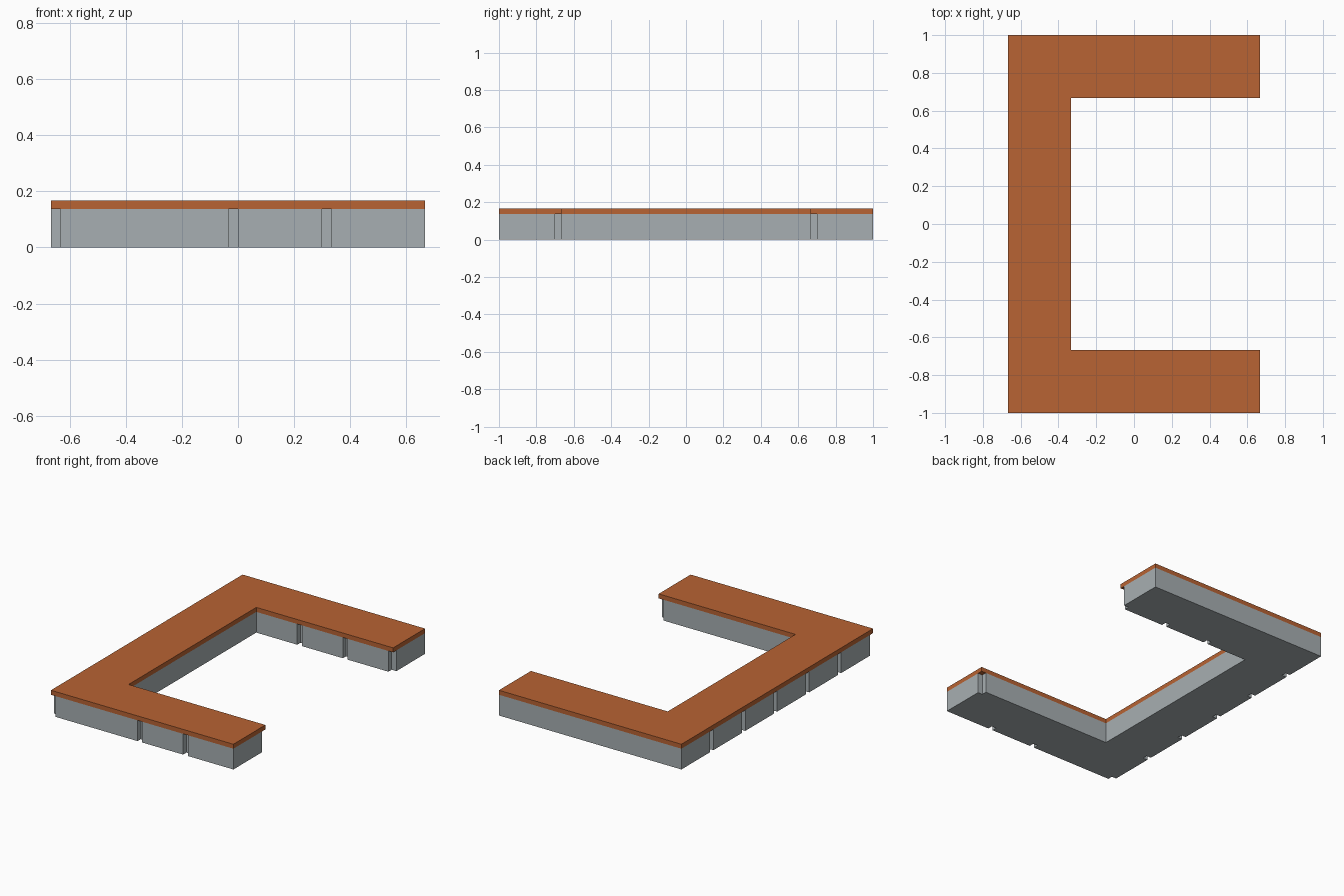
import bpy, bmesh

if "Cube" in bpy.data.objects:
    bpy.data.objects.remove(bpy.data.objects["Cube"])

T = 1 / 3          # tile module
N = 0.034          # notch size
ZC = 0.137         # underside of coping
H = T / 2          # total height


def material(name, rgb):
    m = bpy.data.materials.new(name)
    m.diffuse_color = (*rgb, 1)
    m.use_nodes = True
    m.node_tree.nodes["Principled BSDF"].inputs["Base Color"].default_value = m.diffuse_color
    return m


def prism(name, outline, z0, z1, mat, cap_top=True):
    bm = bmesh.new()
    low = [bm.verts.new((x, y, z0)) for x, y in outline]
    top = [bm.verts.new((x, y, z1)) for x, y in outline]
    bm.faces.new(low[::-1])
    if cap_top:
        bm.faces.new(top)
    for i in range(len(low)):
        j = (i + 1) % len(low)
        bm.faces.new((low[i], low[j], top[j], top[i]))
    me = bpy.data.meshes.new(name)
    bm.to_mesh(me)
    bm.free()
    me.materials.append(mat)
    ob = bpy.data.objects.new(name, me)
    bpy.context.collection.objects.link(ob)
    return ob


def x_notch(x, y):
    # slot in a face looking towards -y
    return [(x - N, y), (x - N, y + N), (x, y + N), (x, y)]


def y_notch(x, y):
    # slot in a face looking towards -x
    return [(x, y + N), (x + N, y + N), (x + N, y), (x, y)]


grey = material("stone grey", (0.39, 0.43, 0.445))
orange = material("terracotta", (0.48, 0.125, 0.033))

W = 2 * T
# C-shaped coping slab
slab = [(-W, -1), (W, -1), (W, -W), (-T, -W), (-T, W), (W, W), (W, 1), (-W, 1)]
prism("coping", slab, ZC, H, orange)

# wall: same plan with joints cut in the outer faces and corners
wall = [(-W + N, -1)]
for x in (0, T):
    wall += x_notch(x, -1)
wall += [(W, -1), (W, -W - N), (W - N, -W - N), (W - N, -W), (-T, -W), (-T, W)]
for x in (0, T):
    wall += x_notch(x, W)
wall += [(W - N, W), (W - N, W + N), (W, W + N), (W, 1), (-W, 1)]
for k in (2, 1, 0, -1, -2):
    wall += y_notch(-W, k * T)
wall += [(-W, -1 + N), (-W + N, -1 + N)]
prism("wall", wall, 0, ZC, grey, cap_top=False)
